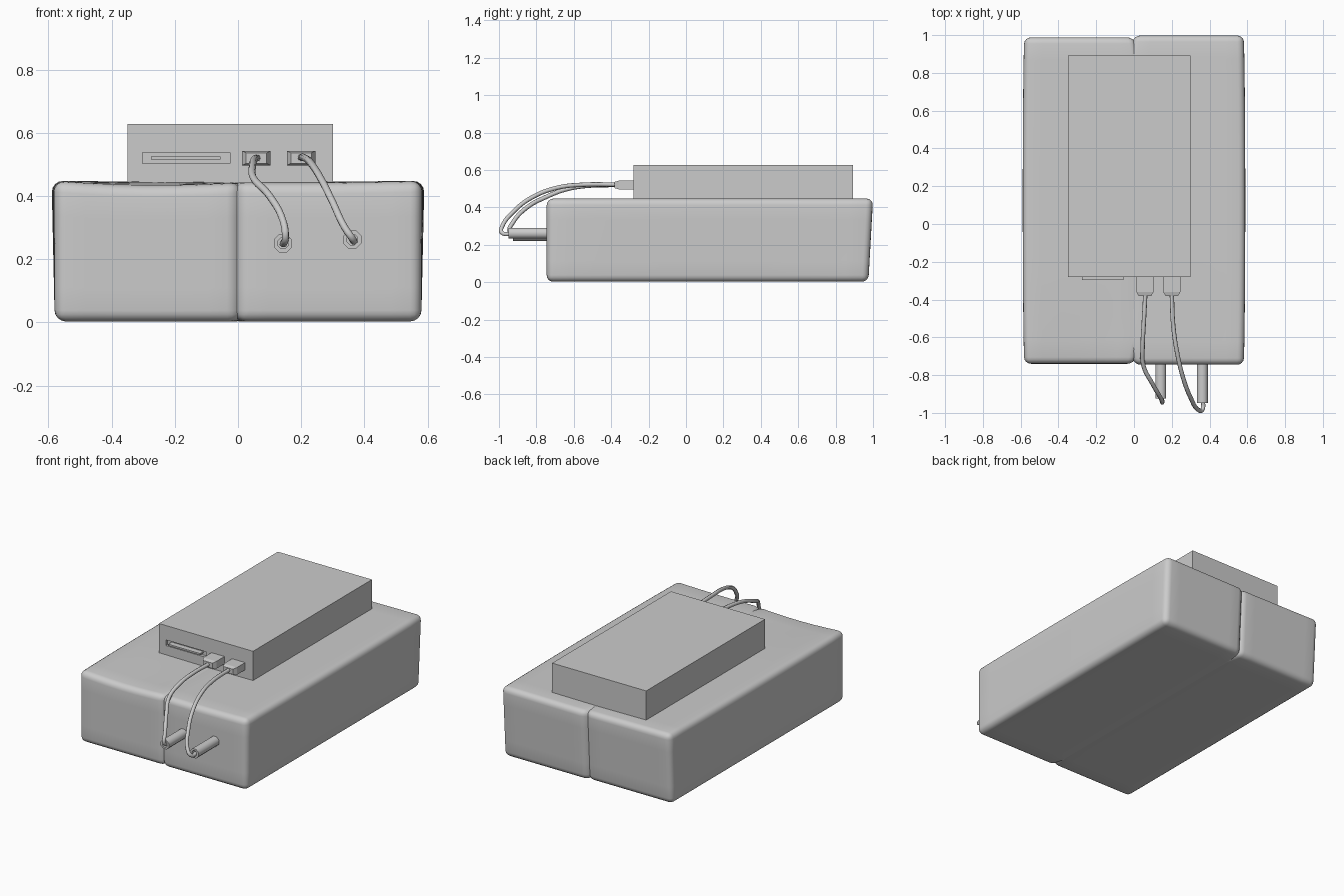
import bpy, bmesh, math
from mathutils import Vector

if "Cube" in bpy.data.objects:
    bpy.data.objects.remove(bpy.data.objects["Cube"])


def finish(bm, name, smooth=None):
    bmesh.ops.recalc_face_normals(bm, faces=bm.faces)
    me = bpy.data.meshes.new(name)
    bm.to_mesh(me)
    bm.free()
    ob = bpy.data.objects.new(name, me)
    bpy.context.collection.objects.link(ob)
    if smooth:
        bpy.ops.object.select_all(action='DESELECT')
        bpy.context.view_layer.objects.active = ob
        ob.select_set(True)
        bpy.ops.object.shade_smooth_by_angle(angle=math.radians(smooth))
    return ob


def box_bm(lo, hi):
    bm = bmesh.new()
    bmesh.ops.create_cube(bm, size=1)
    for v in bm.verts:
        v.co = Vector([lo[i] + (hi[i] - lo[i]) * (v.co[i] + 0.5) for i in range(3)])
    return bm


def box(name, lo, hi):
    return finish(box_bm(lo, hi), name)


# Soft, slightly uneven base blocks; the inner faces bulge into each other
def soft_block(name, side, y0, y1):
    lo, hi = sorted((0.0, side * 0.58))
    bm = box_bm((lo, y0, 0.003), (hi, y1, 0.443))
    bmesh.ops.bevel(bm, geom=list(bm.edges), offset=0.035, segments=4,
                    profile=0.5, affect='EDGES')
    cuts = [((0, y0 + (y1 - y0) * i / 14, 0), (0, 1, 0)) for i in range(1, 14)]
    cuts += [((side * 0.58 * i / 6, 0, 0), (1, 0, 0)) for i in range(1, 6)]
    cuts += [((0, 0, 0.443 * i / 4), (0, 0, 1)) for i in range(1, 4)]
    for co, no in cuts:
        bmesh.ops.bisect_plane(bm, geom=bm.verts[:] + bm.edges[:] + bm.faces[:],
                               plane_co=co, plane_no=no)
    for v in bm.verts:
        x, y, z = v.co
        a = abs(x) / 0.58
        h = z / 0.443
        t = (y - y0) / (y1 - y0)
        swell = min(1, 5 * math.sin(math.pi * min(1, max(0, t))))
        v.co.x += -side * 0.035 * swell * max(0, 1 - a * 3)
        v.co.x += side * 0.010 * a * h * math.sin(math.pi * t) ** 0.5 if 0 < t < 1 else 0
        v.co.y -= 0.025 * (1 - h) * t
        front_dip = max(0, 1 - t * 4) * math.sin(math.pi * a)
        v.co.z += h * (0.005 * a - (0.012 if side < 0 else 0.003) * front_dip)
    return finish(bm, name, 50)


soft_block("left_base_block", -1, -0.74, 0.99)
soft_block("right_base_block", 1, -0.745, 1.0)

# Upper case with a recessed slot and the tray inside it
case = box("upper_case", (-0.35, -0.28, 0.435), (0.30, 0.893, 0.628))
cutter = box("slot_cutter", (-0.302, -0.32, 0.503), (-0.025, -0.262, 0.538))
cutter.hide_render = True
cutter.hide_viewport = True
mod = case.modifiers.new("slot", 'BOOLEAN')
mod.object = cutter
mod.solver = 'EXACT'
box("slot_tray", (-0.275, -0.296, 0.515), (-0.055, -0.255, 0.525))


# Plug body tapering at the front
def plug(name, x):
    bm = box_bm((x - 0.045, -0.36, 0.497), (x + 0.045, -0.26, 0.543))
    front = [f for f in bm.faces if f.normal.y < -0.9 or
             abs(f.calc_center_median().y + 0.36) < 1e-4]
    ext = bmesh.ops.extrude_discrete_faces(bm, faces=front)["faces"]
    c = Vector((x, -0.36, 0.52))
    for v in ext[0].verts:
        v.co = c + (v.co - c) * 0.72 + Vector((0, -0.022, 0))
    finish(bm, name)


# Hollow eight-sided socket stub
def socket(name, x, y, z):
    bm = bmesh.new()
    rings = []
    for r, yy in ((0.031, -0.70), (0.031, y), (0.018, y), (0.018, y + 0.04)):
        rings.append([bm.verts.new((x + r * math.cos(math.pi * (i + 0.5) / 4), yy,
                                    z + r * math.sin(math.pi * (i + 0.5) / 4)))
                      for i in range(8)])
    for a, b in zip(rings, rings[1:]):
        for i in range(8):
            j = (i + 1) % 8
            bm.faces.new((a[i], a[j], b[j], b[i]))
    bm.faces.new(rings[0])
    bm.faces.new(rings[-1])
    finish(bm, name, 50)


# Drooping cable swept along a smooth path
def cable(name, pts):
    cu = bpy.data.curves.new(name, 'CURVE')
    cu.dimensions = '3D'
    cu.bevel_depth = 0.0115
    cu.bevel_resolution = 2
    cu.resolution_u = 6
    cu.use_fill_caps = True
    sp = cu.splines.new('BEZIER')
    sp.bezier_points.add(len(pts) - 1)
    for p, co in zip(sp.bezier_points, pts):
        p.co = co
        p.handle_left_type = p.handle_right_type = 'AUTO'
    bpy.context.collection.objects.link(bpy.data.objects.new(name, cu))


plug("left_plug", 0.058)
plug("right_plug", 0.20)
socket("left_socket", 0.142, -0.925, 0.25)
socket("right_socket", 0.362, -0.948, 0.262)

cable("left_cable", [(0.06, -0.37, 0.52), (0.052, -0.52, 0.516), (0.046, -0.64, 0.497),
                     (0.05, -0.75, 0.455), (0.10, -0.85, 0.40), (0.143, -0.925, 0.32),
                     (0.150, -0.943, 0.27), (0.143, -0.90, 0.248)])
cable("right_cable", [(0.20, -0.37, 0.522), (0.208, -0.54, 0.522), (0.23, -0.69, 0.505),
                      (0.265, -0.83, 0.45), (0.30, -0.92, 0.38), (0.338, -0.982, 0.30),
                      (0.362, -0.984, 0.265), (0.364, -0.92, 0.26)])
